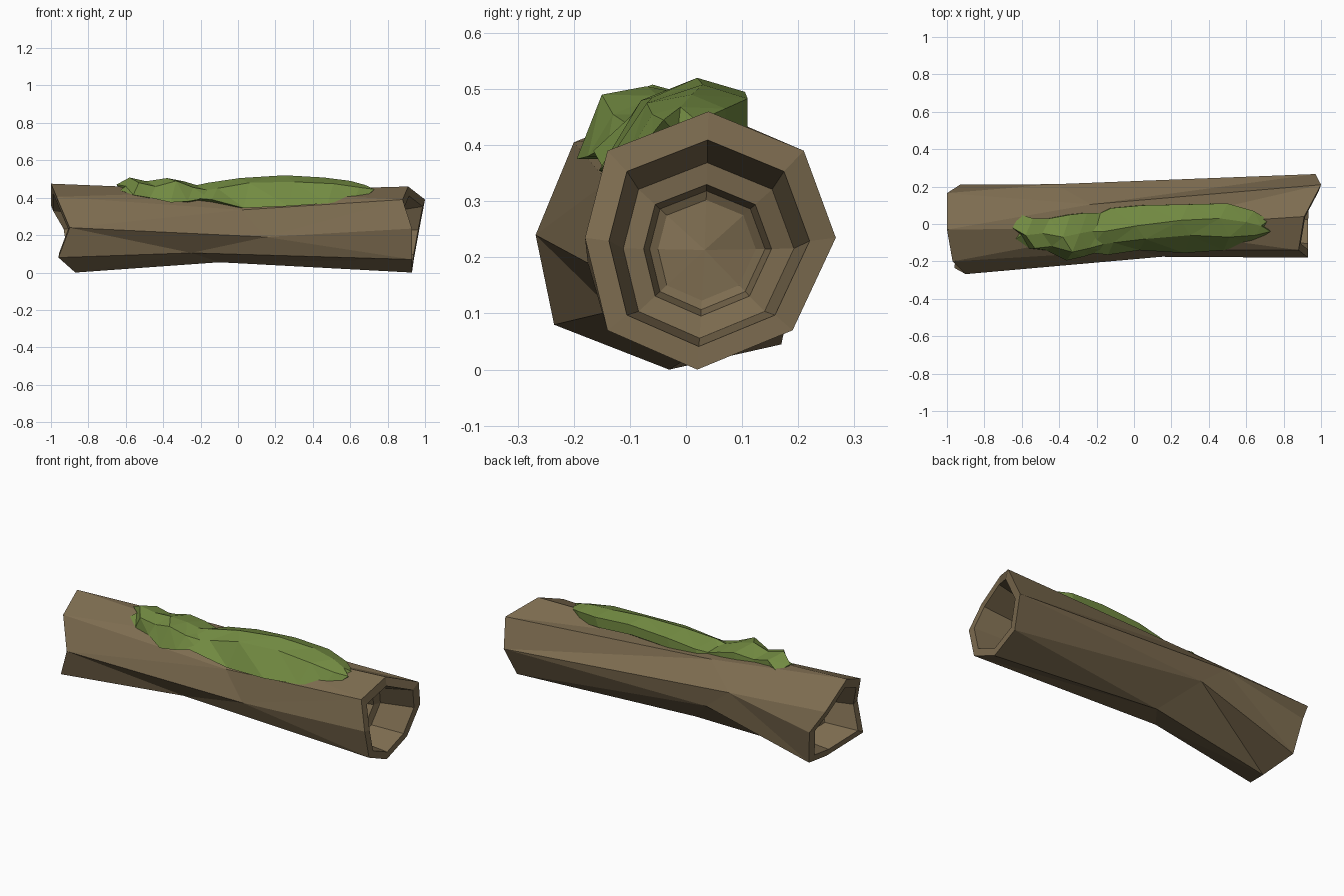
import bpy, bmesh
from mathutils import Vector

if "Cube" in bpy.data.objects:
    bpy.data.objects.remove(bpy.data.objects["Cube"])


def material(name, rgb):
    m = bpy.data.materials.new(name)
    m.diffuse_color = (*rgb, 1)
    m.use_nodes = True
    m.node_tree.nodes["Principled BSDF"].inputs["Base Color"].default_value = m.diffuse_color
    return m


BARK = material("bark brown", (0.205, 0.150, 0.080))
MOSS = material("moss green", (0.170, 0.258, 0.054))


def bridge(bm, a, b):
    n = len(a)
    for i in range(n):
        j = (i + 1) % n
        bm.faces.new((a[i], a[j], b[j], b[i]))


def fan(bm, ring):
    mid = sum((v.co for v in ring), Vector()) / len(ring)
    c = bm.verts.new(mid)
    for i in range(len(ring)):
        bm.faces.new((ring[i], ring[(i + 1) % len(ring)], c))


def finish(bm, name, mat):
    bmesh.ops.recalc_face_normals(bm, faces=bm.faces)
    bmesh.ops.triangulate(bm, faces=[f for f in bm.faces if len(f.verts) > 3])
    me = bpy.data.meshes.new(name)
    bm.to_mesh(me)
    bm.free()
    me.materials.append(mat)
    ob = bpy.data.objects.new(name, me)
    bpy.context.collection.objects.link(ob)
    return ob


# Log: three twisted octagons (top vertex first, then round by the back)
left = [(-1.0, -.03, .475), (-1.0, .165, .36), (-.93, .21, .24), (-.90, .17, .045),
        (-.87, -.03, 0), (-.96, -.235, .08), (-.90, -.268, .24), (-.97, -.20, .405)]
middle = [(0.0, -.02, .435), (-.23, .105, .435), (-.42, .213, .335), (-.27, .205, .215),
          (-.10, .06, .055), (-.25, -.13, .105), (.15, -.175, .19), (.02, -.14, .335)]
right = [(.91, .04, .46), (1.0, .21, .39), (.97, .267, .235), (.94, .19, .07),
         (.93, .02, 0), (.93, -.14, .07), (.93, -.18, .235), (.88, -.14, .39)]

bm = bmesh.new()
L, M, R = [[bm.verts.new(p) for p in ring] for ring in (left, middle, right)]
bridge(bm, L, M)
bridge(bm, M, R)

# Stepped hollow in each end: (scale, depth, downward shift)
STEPS = [(.80, .0, .005), (.68, .19, .018), (.51, .20, .018), (.46, .25, .018), (.39, .26, .018)]
for ring, inward in ((L, 1), (R, -1)):
    pts = [v.co.copy() for v in ring]
    centre = sum(pts, Vector()) / 8
    previous = ring
    for scale, depth, drop in STEPS:
        new = [bm.verts.new(centre + (p - centre) * scale
                            + Vector((inward * depth, 0, -drop))) for p in pts]
        bridge(bm, previous, new)
        previous = new
    fan(bm, previous)
finish(bm, "hollow_log", BARK)


# Moss: lofted lumpy sections
# (x, front y, front z, shoulder y, shoulder z, ridge y, ridge z, back y)
def moss(name, stations):
    bm = bmesh.new()
    rings = []
    for x, fy, fz, sy, sz, ry, rz, by in stations:
        section = [(x, fy, fz), (x + .03, sy, sz), (x - .02, ry, rz),
                   (x + .02, by, rz - .025), (x, by, rz - .08),
                   (x, (fy + by) / 2, min(fz, rz - .12))]
        rings.append([bm.verts.new(p) for p in section])
    for a, b in zip(rings, rings[1:]):
        bridge(bm, a, b)
    fan(bm, rings[0])
    fan(bm, rings[-1])
    finish(bm, name, MOSS)


moss("large_moss", [
    (-.26, -.15, .40, -.12, .43, -.04, .455, .03),
    (-.14, -.165, .39, -.10, .45, -.04, .480, .085),
    (.03, -.14, .345, -.08, .48, -.01, .505, .10),
    (.27, -.155, .355, -.06, .485, .02, .520, .105),
    (.48, -.14, .370, -.07, .475, .03, .508, .11),
    (.62, -.10, .390, -.06, .455, .01, .490, .07),
    (.70, -.06, .420, -.04, .445, -.01, .468, .02)])
moss("small_moss", [
    (-.63, -.08, .44, -.06, .462, -.02, .470, .05),
    (-.56, -.13, .415, -.13, .480, -.06, .508, .03),
    (-.47, -.14, .400, -.12, .460, -.05, .488, .03),
    (-.36, -.195, .375, -.15, .490, -.07, .505, .05),
    (-.27, -.175, .380, -.13, .455, -.05, .488, .06),
    (-.16, -.14, .400, -.10, .435, -.03, .455, .06)])
